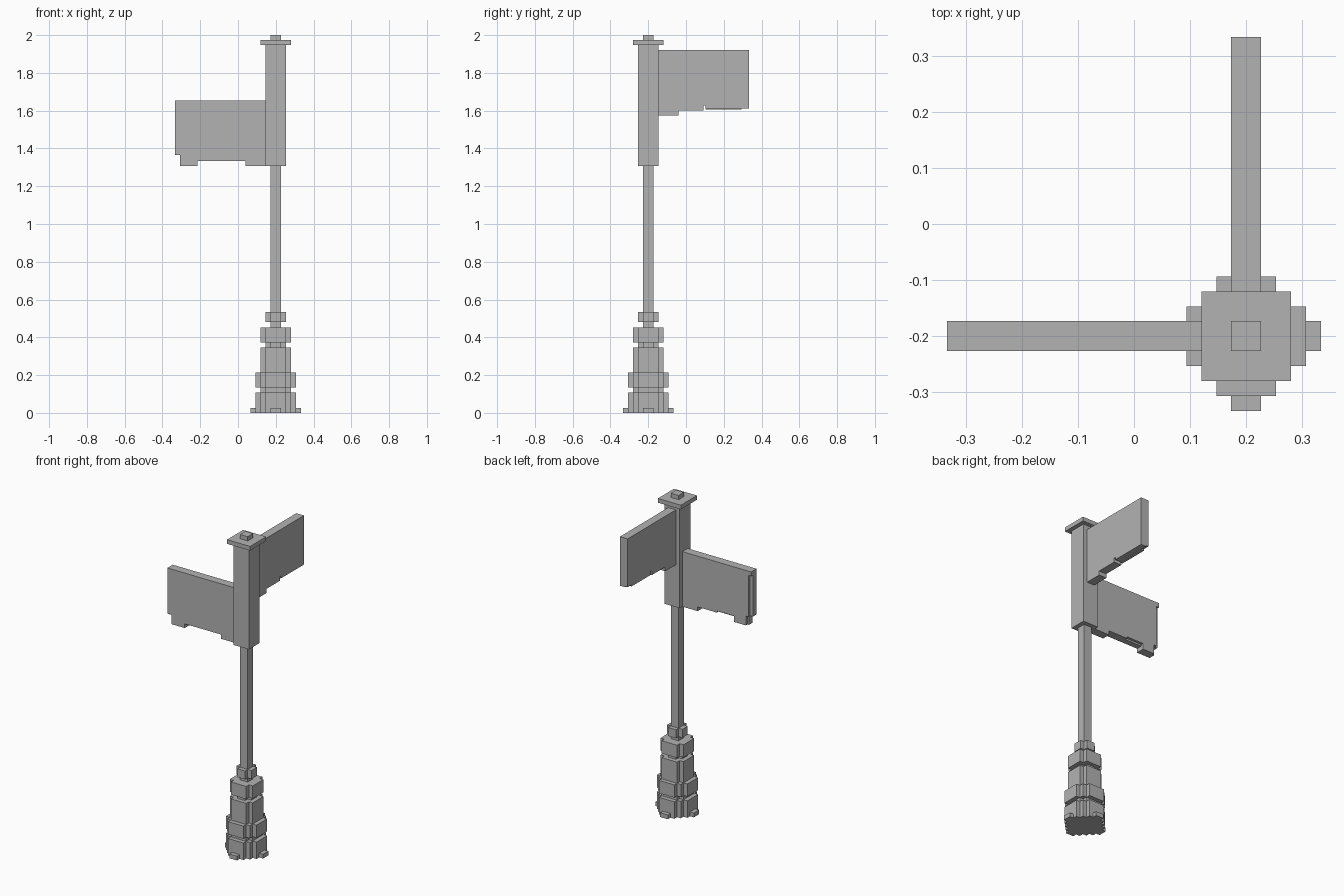
import bpy
import bmesh

cube = bpy.data.objects.get("Cube")
if cube:
    bpy.data.objects.remove(cube, do_unlink=True)

V = 2 / 75            # block size
CX, CY = 0.2, -0.2    # post axis

metal = bpy.data.materials.new("grey_metal")
metal.use_nodes = True
grey = (0.45, 0.45, 0.45, 1)
metal.diffuse_color = grey
metal.node_tree.nodes["Principled BSDF"].inputs["Base Color"].default_value = grey


def finish(name, bm):
    """Turn a bmesh, measured in blocks from the post axis, into a placed object."""
    for v in bm.verts:
        v.co = (v.co.x * V + CX, v.co.y * V + CY, v.co.z * V)
    bmesh.ops.recalc_face_normals(bm, faces=bm.faces)
    mesh = bpy.data.meshes.new(name)
    bm.to_mesh(mesh)
    bm.free()
    mesh.materials.append(metal)
    obj = bpy.data.objects.new(name, mesh)
    bpy.context.collection.objects.link(obj)


def extrude(name, outline, low, high, axis="z"):
    """Extrude an outline along z, or an elevation outline along x or y."""
    place = {"z": lambda a, b: (a, b, low),
             "y": lambda a, b: (a, low, b),
             "x": lambda a, b: (low, a, b)}[axis]
    bm = bmesh.new()
    face = bm.faces.new([bm.verts.new(place(a, b)) for a, b in outline])
    made = bmesh.ops.extrude_face_region(bm, geom=[face])["geom"]
    shift = [(high - low) if k == axis else 0 for k in "xyz"]
    bmesh.ops.translate(bm, vec=shift,
                        verts=[g for g in made if isinstance(g, bmesh.types.BMVert)])
    finish(name, bm)


def stepped(radius, flat):
    """Stepped round outline: one-block steps around four flat sides."""
    quarter = [(radius, flat)]
    a, b = radius, flat
    while a > flat:
        quarter += [(a - 1, b), (a - 1, b + 1)]
        a, b = a - 1, b + 1
    outline = []
    for _ in range(4):
        outline += quarter
        quarter = [(-y, x) for x, y in quarter]
    return outline


# Post, from ground to finial: name, radius, half flat side, bottom, top
for name, radius, flat, low, high in [
        ("base_foot", 5, 1, 0, 1),
        ("base_plinth", 4, 2, 1, 4),
        ("base_lower_neck", 3, 2, 4, 5),
        ("base_collar", 4, 2, 5, 8),
        ("base_drum", 3, 2, 8, 13),
        ("base_upper_neck", 2, 1, 13, 14),
        ("base_ring", 3, 2, 14, 17),
        ("pole_collar", 2, 1, 18, 20),
        ("pole", 1, 1, 17, 49),
        ("sign_holder", 2, 2, 49, 73),
        ("cap", 3, 3, 73, 74),
        ("finial", 1, 1, 74, 75)]:
    extrude(name, stepped(radius, flat), low, high)

# Sign pointing right: full front sheet, back sheet with a slot by the end
extrude("right_sign_front", [(-2, 62), (-20, 62), (-20, 51.2), (-19, 51.2), (-19, 49),
                             (-15.5, 49), (-15.5, 50), (-6, 50), (-6, 49), (-2, 49)],
        -1, 0.4, "y")
extrude("right_sign_back", [(-2, 62), (-20, 62), (-20, 61), (-19.3, 61), (-19.3, 51.2),
                            (-18.6, 51.2), (-18.6, 49), (-15.5, 49), (-15.5, 50.4),
                            (-11, 50.4), (-11, 50), (-6, 50), (-6, 49), (-2, 49)],
        0.4, 1, "y")

# Sign pointing backwards: inner sheet is notched along its lower edge
extrude("rear_sign_outer", [(2, 72), (20, 72), (20, 60.4), (11.4, 60.4), (11.4, 61),
                            (11, 61), (11, 60), (6, 60), (6, 59), (2, 59)],
        -0.4, 1, "x")
extrude("rear_sign_inner", [(2, 72), (20, 72), (20, 60.6), (18.5, 60.6), (18.5, 60.2),
                            (11.4, 60.2), (11.4, 61), (11, 61), (11, 60),
                            (6, 60), (6, 59), (2, 59)],
        -1, -0.4, "x")
